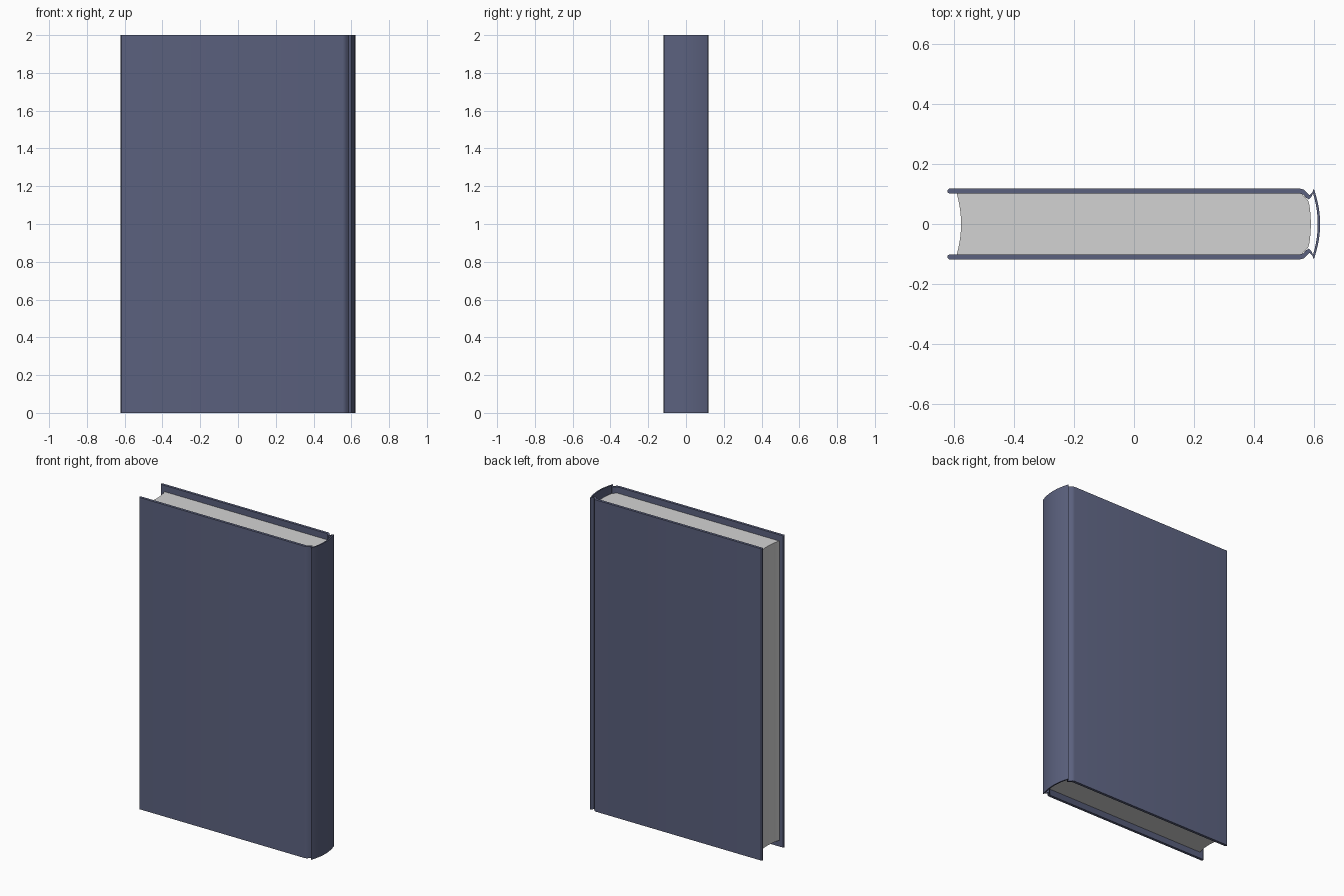
import bpy, bmesh, math

HEIGHT = 2.0
PAGE_INSET = 0.04

cube = bpy.data.objects.get("Cube")
if cube:
    bpy.data.objects.remove(cube, do_unlink=True)


def make_material(name, rgb):
    mat = bpy.data.materials.new(name)
    mat.use_nodes = True
    mat.diffuse_color = (*rgb, 1)
    mat.node_tree.nodes["Principled BSDF"].inputs["Base Color"].default_value = (*rgb, 1)
    return mat


def bow(x_end, x_mid, half, steps=8):
    """Half of a shallow arc, from the edge (y = half) to the middle (y = 0)."""
    return [(x_end + (x_mid - x_end) * (1 - (1 - i / steps) ** 2), half * (1 - i / steps))
            for i in range(steps + 1)]


def mirrored(points):
    """Continue a half profile that ends on y = 0 to the other side."""
    return points + [(x, -y) for x, y in reversed(points[:-1])]


def strip_solid(name, side_a, side_b, z0, z1, mat):
    """Extrude the band between two matching profiles upward."""
    bm = bmesh.new()
    grid = [[bm.verts.new((x, y, z)) for x, y in side]
            for side in (side_a, side_b) for z in (z0, z1)]
    a0, a1, b0, b1 = grid
    for i in range(len(side_a) - 1):
        for lo, hi in ((a0, a1), (a1, b1), (b1, b0), (b0, a0)):
            bm.faces.new((lo[i], lo[i + 1], hi[i + 1], hi[i]))
    for i in (0, -1):
        bm.faces.new((a0[i], a1[i], b1[i], b0[i]))
    bmesh.ops.recalc_face_normals(bm, faces=bm.faces)
    mesh = bpy.data.meshes.new(name)
    bm.to_mesh(mesh)
    bm.free()
    mesh.materials.append(mat)
    obj = bpy.data.objects.new(name, mesh)
    bpy.context.collection.objects.link(obj)
    bpy.ops.object.select_all(action="DESELECT")
    obj.select_set(True)
    bpy.context.view_layer.objects.active = obj
    bpy.ops.object.shade_smooth_by_angle(angle=math.radians(35))
    return obj


cloth = make_material("navy cloth", (0.105, 0.12, 0.21))
paper = make_material("page grey", (0.65, 0.65, 0.65))

# Cover: boards, hinge grooves and rounded spine in one wrapped sheet
outer = [(-0.622, 0.112), (-0.616, 0.118), (0.555, 0.118), (0.568, 0.114), (0.577, 0.104),
         (0.586, 0.096), (0.594, 0.104)] + bow(0.6, 0.621, 0.117)
inner = [(-0.622, 0.106), (-0.616, 0.101), (0.555, 0.101), (0.565, 0.098), (0.573, 0.088),
         (0.584, 0.082), (0.592, 0.09)] + bow(0.597, 0.613, 0.103)
strip_solid("cover", mirrored(outer), mirrored(inner), 0, HEIGHT, cloth)

# Page block: hollow fore edge, rounded back
back = mirrored([(0.558, 0.101), (0.57, 0.09), (0.58, 0.08)] + bow(0.584, 0.59, 0.07, 6))
fore = [(-0.577 - 0.014 * (y / 0.1) ** 2, y) for x, y in back]
strip_solid("page_block", back, fore, PAGE_INSET, HEIGHT - PAGE_INSET, paper)
